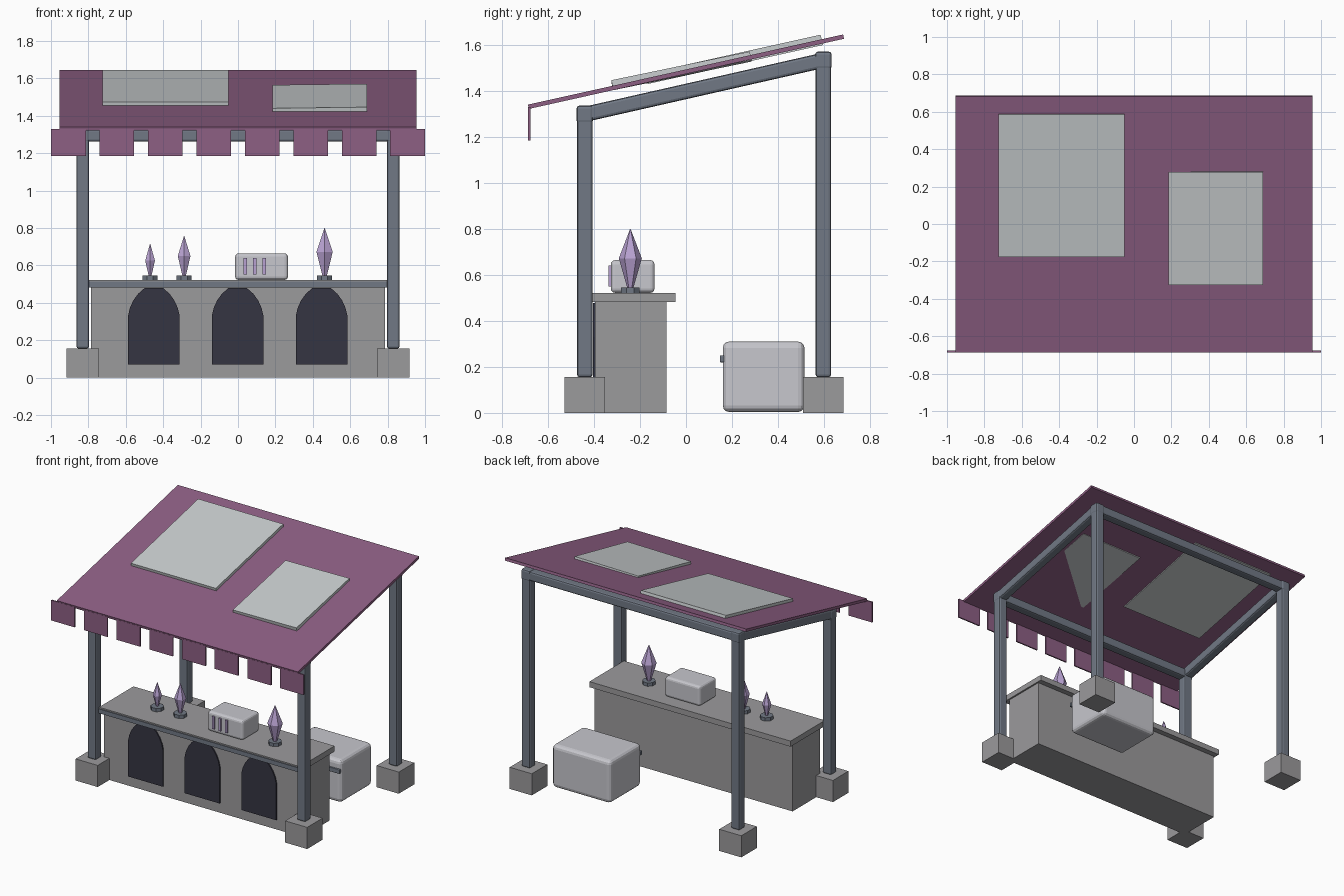
import bpy, bmesh, math
from mathutils import Vector

cube = bpy.data.objects.get("Cube")
if cube:
    bpy.data.objects.remove(cube, do_unlink=True)


def material(name, rgb):
    m = bpy.data.materials.new(name)
    m.use_nodes = True
    m.diffuse_color = (*rgb, 1)
    m.node_tree.nodes["Principled BSDF"].inputs["Base Color"].default_value = (*rgb, 1)
    return m


PURPLE = material("purple awning", (0.27, 0.115, 0.23))
STONE = material("grey stone", (0.33, 0.325, 0.335))
METAL = material("blue grey metal", (0.165, 0.19, 0.235))
DARK = material("dark recess", (0.036, 0.035, 0.055))
PANEL = material("pale panel", (0.58, 0.61, 0.62))
SHELL = material("pale casing", (0.57, 0.57, 0.61))
CRYSTAL = material("lilac crystal", (0.48, 0.36, 0.64))


def finish(name, bm, mat):
    bmesh.ops.recalc_face_normals(bm, faces=bm.faces)
    mesh = bpy.data.meshes.new(name)
    bm.to_mesh(mesh)
    bm.free()
    mesh.materials.append(mat)
    ob = bpy.data.objects.new(name, mesh)
    bpy.context.collection.objects.link(ob)
    return ob


def block(name, size, centre, mat, bevel=0, rot=(0, 0, 0), segments=2):
    bm = bmesh.new()
    bmesh.ops.create_cube(bm, size=1)
    bmesh.ops.scale(bm, vec=size, verts=bm.verts)
    if bevel:
        bmesh.ops.bevel(bm, geom=bm.edges[:], offset=bevel, segments=segments,
                        profile=0.5, affect='EDGES')
    ob = finish(name, bm, mat)
    ob.location = centre
    ob.rotation_euler = rot
    return ob


def span(name, x, y, z, mat, bevel=0, segments=2):
    """Box given by its limits on each axis."""
    lo, hi = Vector((x[0], y[0], z[0])), Vector((x[1], y[1], z[1]))
    return block(name, hi - lo, (lo + hi) / 2, mat, bevel, segments=segments)


def lathe(name, rings, sides, centre, mat, turn):
    """Faceted solid through (radius, height) rings."""
    bm = bmesh.new()
    loops = []
    for r, z in rings:
        loops.append([bm.verts.new((r * math.cos(turn + math.tau * i / sides),
                                    r * math.sin(turn + math.tau * i / sides), z))
                      for i in range(sides)])
    for a, b in zip(loops, loops[1:]):
        for i in range(sides):
            j = (i + 1) % sides
            bm.faces.new((a[i], a[j], b[j], b[i]))
    bm.faces.new(loops[0])
    bm.faces.new(loops[-1])
    finish(name, bm, mat).location = centre


PITCH = math.atan2(0.305, 1.37)
ROOF_Z = 1.483          # middle of the roof sheet at y = 0
FRONT, BACK, SIDE = -0.44, 0.597, 0.83

# Footings and posts
for side, sx in (("left", 1), ("right", -1)):
    for end, y, top in (("front", FRONT, 1.335), ("back", BACK, 1.57)):
        block(f"{end}_{side}_footing", (0.175, 0.175, 0.155),
              (sx * SIDE, y, 0.0775), STONE)
        span(f"{end}_{side}_post", (sx * SIDE - 0.034, sx * SIDE + 0.034),
             (y - 0.034, y + 0.034), (0.155, top - 0.01), METAL, 0.012)
        span(f"{end}_{side}_joint", (sx * SIDE - 0.036, sx * SIDE + 0.036),
             (y - 0.036, y + 0.036), (top - 0.076, top), METAL, 0.012)
    # Sloping side beam
    dy, dz = BACK - FRONT, 0.235
    block(f"{side}_side_beam", (0.065, math.hypot(dy, dz), 0.066),
          (sx * SIDE, (FRONT + BACK) / 2, 1.415), METAL, 0.012,
          (math.atan2(dz, dy), 0, 0))

# Cross beams
for end, y, z in (("front", FRONT, 1.295), ("back", BACK, 1.532)):
    block(f"{end}_beam", (2 * SIDE, 0.066, 0.066), (0, y, z), METAL, 0.012)

# Roof sheet and hanging flaps
block("roof", (1.91, 1.37 / math.cos(PITCH), 0.019), (0, 0, ROOF_Z), PURPLE,
      rot=(PITCH, 0, 0))
for i in range(8):
    block(f"flap_{i + 1}", (0.186, 0.01, 0.145),
          (-0.907 + i * 1.814 / 7, -0.681, 1.2575), PURPLE)


# Panels set through the roof
def roof_panel(name, x, y, thick, lift, tilt):
    cx, cy = sum(x) / 2, sum(y) / 2
    block(name, (x[1] - x[0], (y[1] - y[0]) / math.cos(PITCH), thick),
          (cx, cy, ROOF_Z + cy * math.tan(PITCH) + lift), PANEL,
          rot=(PITCH + tilt[0], tilt[1], 0))


roof_panel("large_roof_panel", (-0.725, -0.052), (-0.172, 0.59), 0.046, 0.007, (0, 0))
roof_panel("small_roof_panel", (0.185, 0.69), (-0.32, 0.28), 0.038, 0.008,
           (-0.0147, -0.0126))

# Counter
span("counter_base", (-0.785, 0.785), (-0.395, -0.085), (0, 0.485), STONE)
span("counter_top", (-0.797, 0.797), (-0.435, -0.045), (0.482, 0.522), STONE)
span("counter_trim", (-0.797, 0.797), (-0.441, -0.433), (0.482, 0.513), METAL)

# Arched recesses on the counter front
HALF = [(0.138, 0.07), (0.138, 0.33), (0.128, 0.372), (0.11, 0.412),
        (0.084, 0.448), (0.05, 0.478)]
for name, cx in (("right", -0.45), ("middle", -0.002), ("left", 0.447)):
    bm = bmesh.new()
    outline = HALF + [(-x, z) for x, z in reversed(HALF)]
    face = bm.faces.new([bm.verts.new((cx + x, -0.404, z)) for x, z in outline])
    ext = bmesh.ops.extrude_face_region(bm, geom=[face])
    new = [v for v in ext["geom"] if isinstance(v, bmesh.types.BMVert)]
    bmesh.ops.translate(bm, vec=(0, 0.0095, 0), verts=new)
    finish(f"{name}_arch", bm, DARK)

# Crystals on small stands
for i, (x, r, mid, top) in enumerate(((-0.47, 0.03, 0.625, 0.715),
                                      (-0.288, 0.039, 0.65, 0.757),
                                      (0.463, 0.05, 0.672, 0.8))):
    lathe(f"crystal_stand_{i + 1}", [(0.044, 0.52), (0.044, 0.546)], 8,
          (x, -0.242, 0), METAL, math.pi / 8)
    lathe(f"crystal_{i + 1}", [(r * 0.25, 0.54), (r, mid), (0.001, top)], 6,
          (x, -0.242, 0), CRYSTAL, math.pi / 2)

# Small device with glowing bars
span("device", (-0.015, 0.267), (-0.327, -0.137), (0.522, 0.664), SHELL, 0.018, 3)
for i in range(3):
    x = 0.038 + i * 0.051
    span(f"device_bar_{i + 1}", (x - 0.009, x + 0.009), (-0.336, -0.3265),
         (0.55, 0.64), CRYSTAL)

# Storage chest behind the counter
span("chest", (0.24, 0.705), (0.16, 0.515), (0.004, 0.31), SHELL, 0.028, 3)
span("chest_handle", (0.245, 0.7), (0.147, 0.166), (0.22, 0.25), METAL, 0.004)
